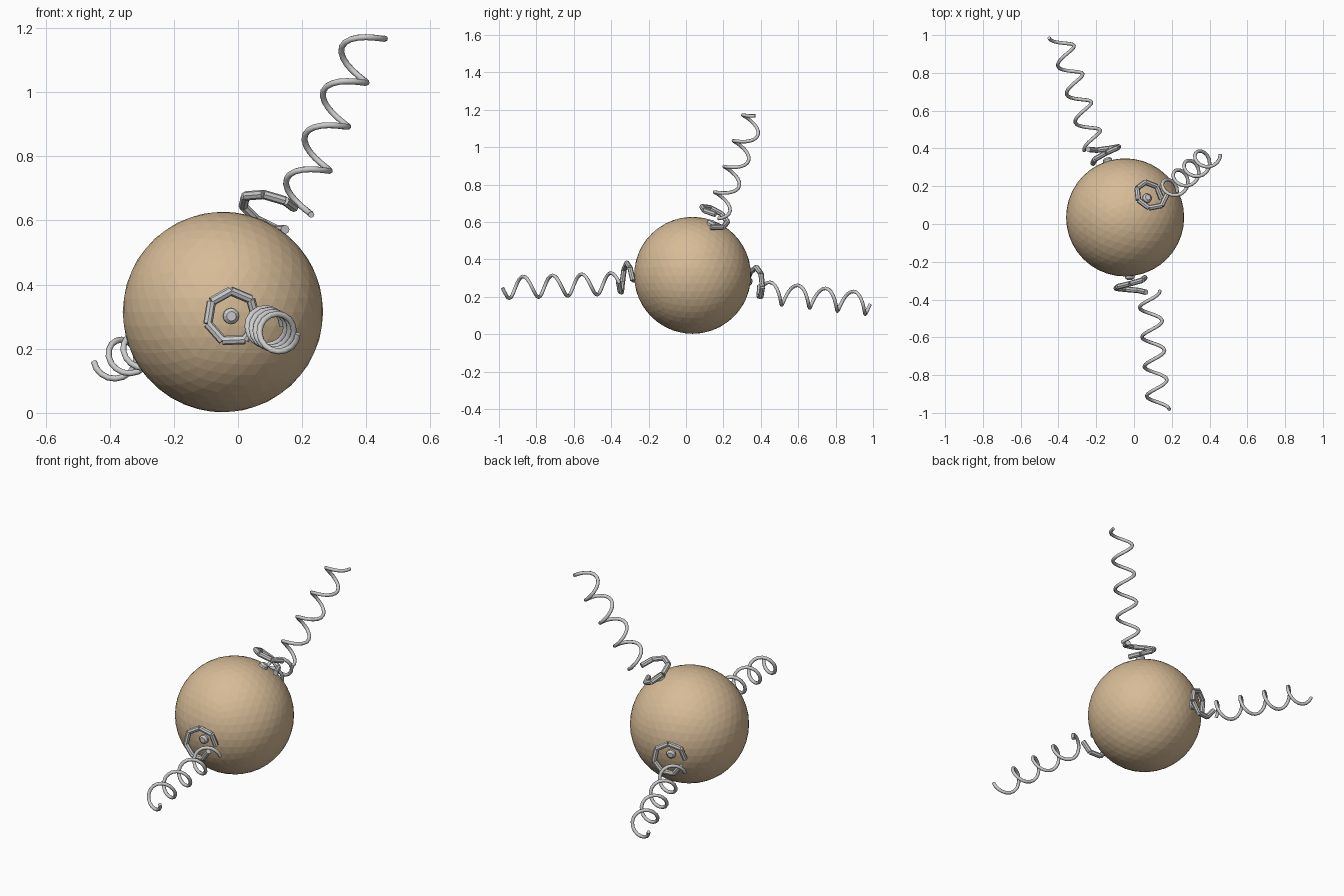
import bpy, bmesh
from math import cos, sin, tau, radians
from mathutils import Vector, Matrix

if "Cube" in bpy.data.objects:
    bpy.data.objects.remove(bpy.data.objects["Cube"])

CENTRE = Vector((-0.047, 0.035, 0.3145))
R = 0.3125


def finish(name, bm):
    me = bpy.data.meshes.new(name)
    bm.to_mesh(me)
    bm.free()
    ob = bpy.data.objects.new(name, me)
    bpy.context.collection.objects.link(ob)
    return ob


def rod(bm, a, b, r1, r2=None, sides=8):
    """Capped cylinder or cone between two points."""
    d = b - a
    m = Matrix.Translation((a + b) / 2) @ d.to_track_quat('Z', 'Y').to_matrix().to_4x4()
    bmesh.ops.create_cone(bm, cap_ends=True, segments=sides, radius1=r1,
                          radius2=r1 if r2 is None else r2, depth=d.length, matrix=m)


def coil(start, t, u, v, radius, length, turns, steps, phase):
    pts = []
    for i in range(steps + 1):
        f = i / steps
        a = phase + tau * turns * f
        pts.append(start + t * length * f + radius * (u * cos(a) + v * sin(a)))
    return pts


def tube(name, pts, r):
    cu = bpy.data.curves.new(name + "_path", 'CURVE')
    cu.dimensions = '3D'
    cu.bevel_depth = r
    cu.bevel_resolution = 2
    cu.use_fill_caps = True
    sp = cu.splines.new('POLY')
    sp.points.add(len(pts) - 1)
    for p, q in zip(sp.points, pts):
        p.co = (*q, 1)
        p.radius = 1
    ob = bpy.data.objects.new(name, cu)
    bpy.context.collection.objects.link(ob)
    return ob


# body: faceted ball
bm = bmesh.new()
bmesh.ops.create_icosphere(bm, subdivisions=4, radius=R, matrix=Matrix.Translation(CENTRE))
body = finish("body", bm)
tan = bpy.data.materials.new("tan")
tan.diffuse_color = (0.68, 0.50, 0.31, 1)
tan.use_nodes = True
tan.node_tree.nodes["Principled BSDF"].inputs["Base Color"].default_value = tan.diffuse_color
body.data.materials.append(tan)

# springs: name, outward direction, reference axis, long coil's start centre, base coil phase
SPRINGS = [
    ("front", (0.08, -1, -0.04), (0, 0, 1), (0.080, -0.36, 0.272), -10),
    ("back", (-0.31, 1, -0.11), (0, 0, 1), (-0.21, 0.405, 0.225), -10),
    ("upper", (0.418, 0.366, 1), (0, 1, 0), (0.176, 0.169, 0.640), -5),
]
for name, d, ref, start, phase in SPRINGS:
    t = Vector(d).normalized()
    u = Vector(ref).cross(t).normalized()
    v = t.cross(u)

    # stub seated in the ball
    bm = bmesh.new()
    rod(bm, CENTRE + t * 0.29, CENTRE + t * 0.322, 0.025, sides=12)
    rod(bm, CENTRE + t * 0.322, CENTRE + t * 0.332, 0.025, 0.015, sides=12)
    finish(name + "_stub", bm)

    # thick base loop of seven straight rods
    bm = bmesh.new()
    loop = coil(CENTRE + t * 0.327, t, u, v, 0.08, 0.078, 1, 7, radians(phase))
    for a, b in zip(loop, loop[1:]):
        rod(bm, a, b, 0.0145)
    finish(name + "_base_loop", bm)

    # long thin spring
    tube(name + "_spring", coil(Vector(start), t, u, v, 0.057, 0.628, 4, 64, 0), 0.0095)
